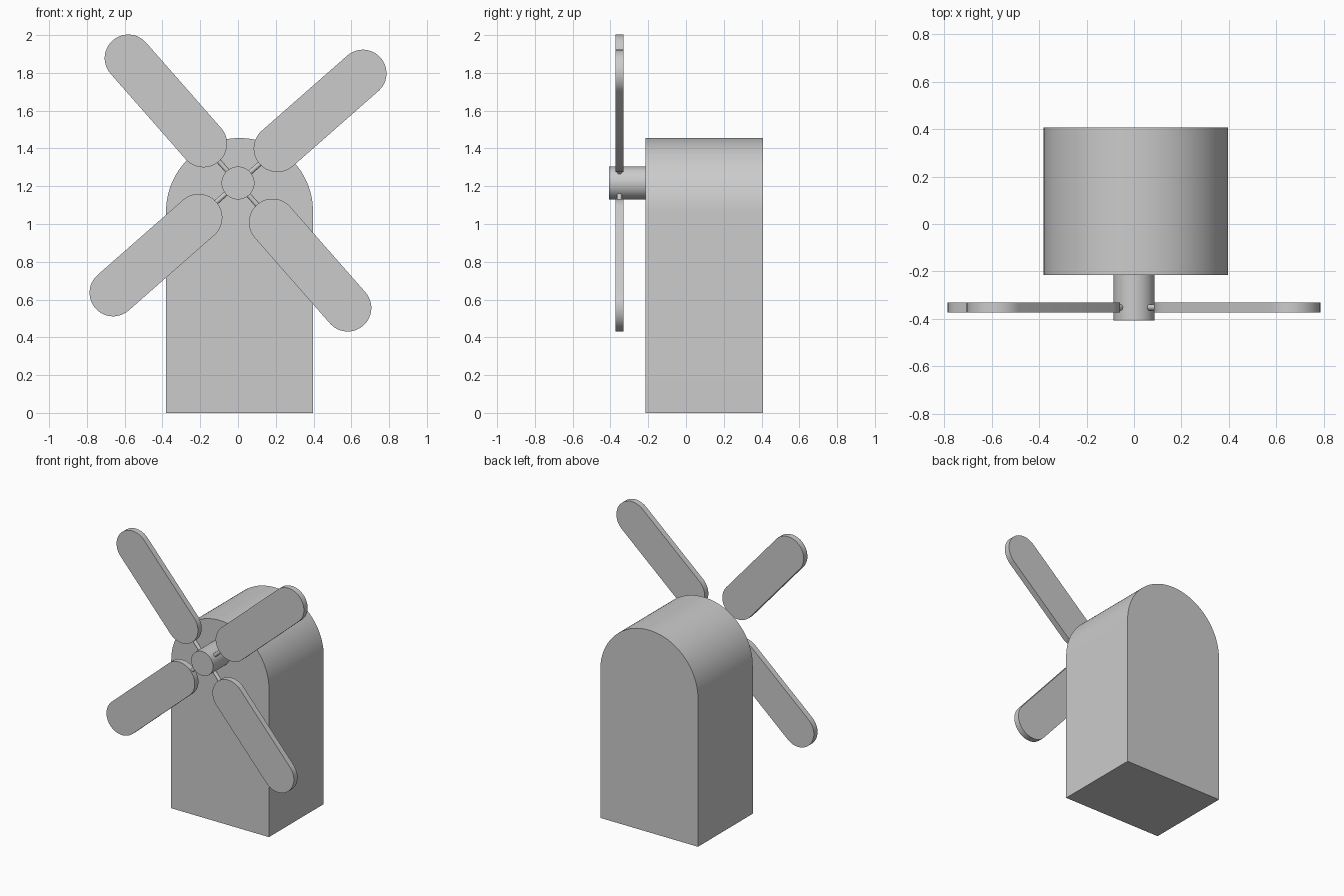
import bpy, bmesh
from math import sin, cos, pi, radians
from mathutils import Matrix, Vector

cube = bpy.data.objects.get("Cube")
if cube:
    bpy.data.objects.remove(cube, do_unlink=True)

grey = bpy.data.materials.new("light grey")
grey.use_nodes = True
colour = (0.6, 0.6, 0.6, 1)
grey.diffuse_color = colour
grey.node_tree.nodes["Principled BSDF"].inputs["Base Color"].default_value = colour

HUB_Z = 1.217
BLADE_Y = -0.352


def arc(cx, cz, r, start, end, steps):
    """Points of an arc in the front plane, angles in degrees."""
    angles = [radians(start + (end - start) * i / steps) for i in range(steps + 1)]
    return [(cx + r * cos(a), cz + r * sin(a)) for a in angles]


def finish(name, bm):
    bmesh.ops.recalc_face_normals(bm, faces=bm.faces)
    mesh = bpy.data.meshes.new(name)
    bm.to_mesh(mesh)
    bm.free()
    mesh.materials.append(grey)
    obj = bpy.data.objects.new(name, mesh)
    bpy.context.collection.objects.link(obj)
    bpy.ops.object.select_all(action='DESELECT')
    obj.select_set(True)
    bpy.context.view_layer.objects.active = obj
    bpy.ops.object.shade_smooth_by_angle(angle=radians(30))
    return obj


def extrude_profile(name, points, y0, y1, turn=Matrix()):
    """Closed front-plane outline extruded from y0 to y1."""
    bm = bmesh.new()
    face = bm.faces.new([bm.verts.new((x, y0, z)) for x, z in points])
    out = bmesh.ops.extrude_face_region(bm, geom=[face])
    verts = [v for v in out["geom"] if isinstance(v, bmesh.types.BMVert)]
    bmesh.ops.translate(bm, verts=verts, vec=(0, y1 - y0, 0))
    bm.transform(turn)
    return finish(name, bm)


# Tower with a rounded top
half, mid, spring = 0.389, 0.008, 1.066
tower = [(mid - half, 0), (mid + half, 0)] + arc(mid, spring, half, 0, 180, 64)
extrude_profile("tower", tower, -0.215, 0.408)

# Hub shaft, reaching just inside the tower
extrude_profile("hub", arc(0, HUB_Z, 0.087, 0, 360, 48)[:-1], -0.408, -0.205)

# Four round-ended blades, each on a thin rod
inner, outer, radius = 0.277, 0.88, 0.125
outline = arc(outer, 0, radius, -90, 90, 24) + arc(inner, 0, radius, 90, 270, 24)
for i, label in enumerate(("upper_left", "upper_right", "lower_right", "lower_left")):
    angle = radians(41.3) + i * pi / 2
    turn = Matrix.Translation((0, 0, HUB_Z)) @ Matrix.Rotation(-angle, 4, 'Y')
    extrude_profile(label + "_blade", outline, BLADE_Y - 0.021, BLADE_Y + 0.021, turn)

    bm = bmesh.new()
    bmesh.ops.create_cone(bm, cap_ends=True, segments=16, radius1=0.013,
                          radius2=0.013, depth=0.16)
    bm.transform(turn @ Matrix.Translation(Vector((0.12, BLADE_Y, 0)))
                 @ Matrix.Rotation(pi / 2, 4, 'Y'))
    finish(label + "_rod", bm)
